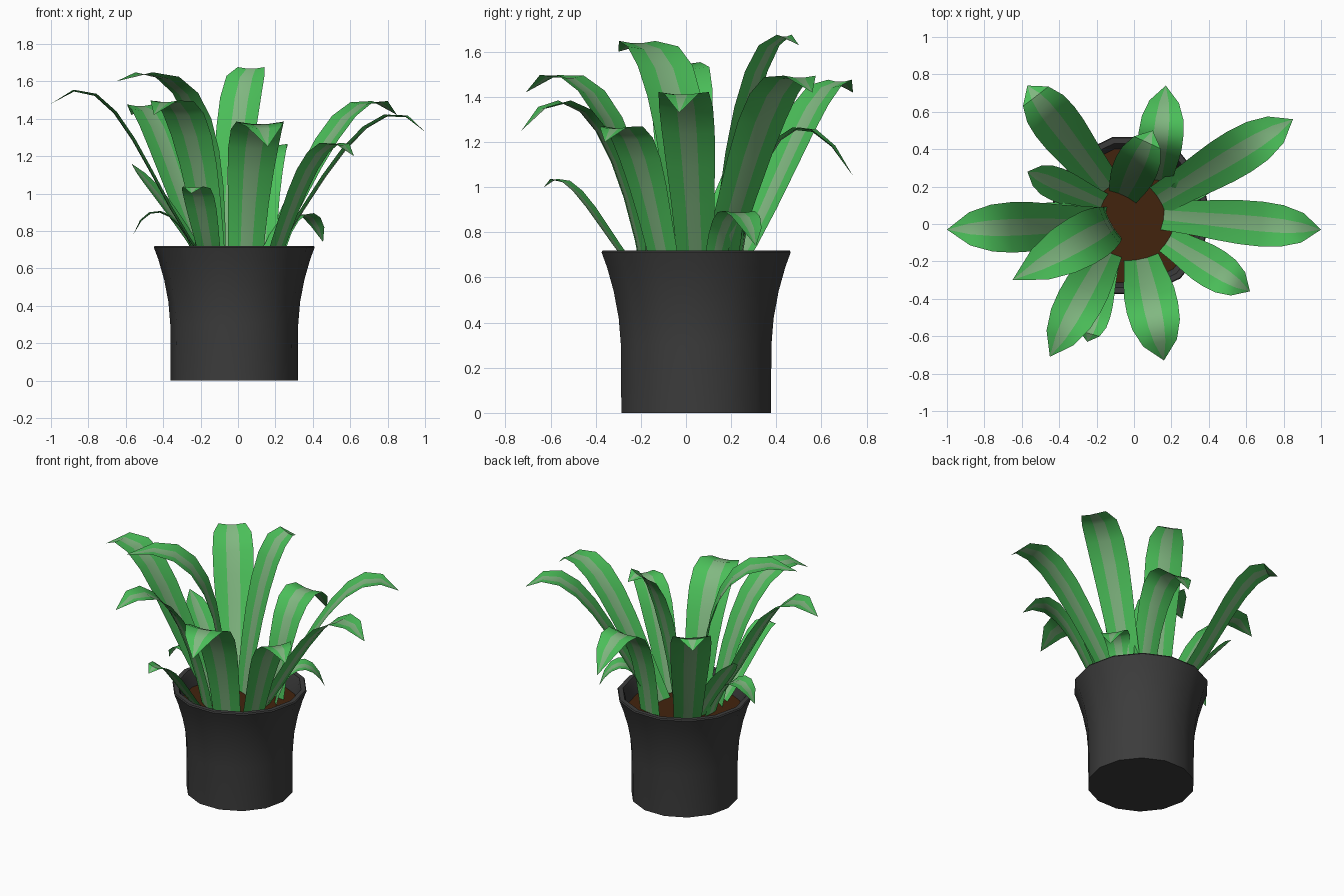
import bpy, bmesh, math
from mathutils import Vector

if "Cube" in bpy.data.objects:
    bpy.data.objects.remove(bpy.data.objects["Cube"])


def material(name, rgb):
    m = bpy.data.materials.new(name)
    m.diffuse_color = (*rgb, 1)
    m.use_nodes = True
    m.node_tree.nodes["Principled BSDF"].inputs["Base Color"].default_value = m.diffuse_color
    return m


GREEN = material("leaf_green", (0.07, 0.52, 0.10))
STRIPE = material("leaf_stripe", (0.22, 0.48, 0.22))
BLACK = material("pot_dark", (0.045, 0.045, 0.045))
BROWN = material("soil_brown", (0.055, 0.017, 0.004))
CX, CY, SIDES = -0.02, 0.045, 14


def finish(name, bm, mats, angle):
    me = bpy.data.meshes.new(name)
    bm.to_mesh(me)
    bm.free()
    ob = bpy.data.objects.new(name, me)
    bpy.context.collection.objects.link(ob)
    for m in mats:
        me.materials.append(m)
    bpy.ops.object.select_all(action='DESELECT')
    ob.select_set(True)
    bpy.context.view_layer.objects.active = ob
    bpy.ops.object.shade_smooth_by_angle(angle=math.radians(angle))
    return ob


def lathe(name, profile, mat, cap_start=False, cap_end=False):
    bm = bmesh.new()
    rings = []
    for r, z in profile:
        rings.append([bm.verts.new((CX + r * math.cos(2 * math.pi * i / SIDES),
                                    CY + r * math.sin(2 * math.pi * i / SIDES), z))
                      for i in range(SIDES)])
    for a, b in zip(rings, rings[1:]):
        for i in range(SIDES):
            j = (i + 1) % SIDES
            bm.faces.new((a[i], a[j], b[j], b[i]))
    if cap_start:
        bm.faces.new(rings[0][::-1])
    if cap_end:
        bm.faces.new(rings[-1])
    return finish(name, bm, [mat], 40)


# Leaf outline: relative half width along the length, ending in a point
OUTLINE = (0.66, 0.72, 0.8, 0.9, 0.98, 1.0, 0.93, 0.66, 0.0)


def leaf(name, bx, by, tx, ty, tz, f1, z1, f2, z2, width):
    """Striped blade swept along a Bezier arch from base to tip."""
    base, tip = Vector((bx, by, 0.58)), Vector((tx, ty, tz))
    flat = Vector((tx - bx, ty - by, 0))
    p1 = Vector((bx, by, z1)) + flat * f1
    p2 = Vector((bx, by, z2)) + flat * f2
    side = Vector((-flat.y, flat.x, 0)).normalized()
    bm = bmesh.new()
    rows = []
    n = len(OUTLINE) - 1
    for i, k in enumerate(OUTLINE):
        t = i / n
        u = 1 - t
        p = base * u**3 + p1 * (3 * u * u * t) + p2 * (3 * u * t * t) + tip * t**3
        tangent = ((p1 - base) * u * u + (p2 - p1) * (2 * u * t) + (tip - p2) * t * t).normalized()
        normal = tangent.cross(side)
        half = width / 2 * k
        # edges lifted to give a shallow trough
        rows.append([bm.verts.new(p + side * (half * s) + normal * (half * lift))
                     for s, lift in ((-1, 0.1), (-0.33, 0), (0.33, 0), (1, 0.1))])
    for a, b in zip(rows, rows[1:]):
        for c in range(3):
            f = bm.faces.new((a[c + 1], a[c], b[c], b[c + 1]))
            f.material_index = 1 if c == 1 else 0
    bmesh.ops.remove_doubles(bm, verts=bm.verts, dist=1e-5)
    bmesh.ops.reverse_faces(bm, faces=bm.faces)
    return finish(name, bm, [GREEN, STRIPE], 40)


# Flared pot with a thick rim, and the soil inside
lathe("pot", [(0.34, 0), (0.342, 0.3), (0.352, 0.42), (0.375, 0.54), (0.405, 0.645),
              (0.43, 0.712), (0.425, 0.72), (0.395, 0.72), (0.385, 0.70), (0.36, 0.58)],
      BLACK, cap_start=True)
lathe("soil", [(0.367, 0.61)], BROWN, cap_end=True)

# Leaves: base x y, tip x y z, two arch handles (fraction, height), width
LEAVES = {
    "leaf_left": (-.13, .0, -1.0, -.03, 1.48, .4, .95, .6, 1.79, .27),
    "leaf_back_left": (-.13, .17, -.57, .74, 1.42, .45, .95, .73, 1.66, .26),
    "leaf_left_short": (-.15, .1, -.57, .28, 1.16, .35, .82, .7, 1.02, .18),
    "leaf_tall": (-.06, .15, .1, .5, 1.63, .1, 1.0, .5, 1.86, .24),
    "leaf_back": (.12, .23, .17, .74, 1.05, .15, 1.2, .5, 1.48, .24),
    "leaf_back_right": (.12, .12, .85, .56, 1.42, .35, 1.05, .65, 1.71, .25),
    "leaf_right": (.14, .05, 1.0, -.03, 1.33, .33, 1.0, .69, 1.66, .24),
    "leaf_front_right": (.17, -.08, .62, -.36, 1.2, .3, .95, .6, 1.45, .22),
    "leaf_front": (.04, -.18, .16, -.73, 1.25, .15, 1.08, .5, 1.62, .28),
    "leaf_front_left": (-.14, -.14, -.45, -.71, 1.42, .15, 1.1, .5, 1.71, .25),
    "leaf_upper_left": (-.12, .0, -.65, -.3, 1.6, 0, 1.2, .18, 1.8, .28),
    "leaf_small_right": (.2, .12, .455, .31, .74, .2, .93, .7, .98, .17),
    "leaf_small_left": (-.2, .02, -.56, .04, .78, .2, .85, .7, 1.03, .17),
    "leaf_small_front": (-.13, -.18, -.25, -.63, 1.0, .4, .75, .75, 1.15, .17),
}
for name, spec in LEAVES.items():
    leaf(name, *spec)
